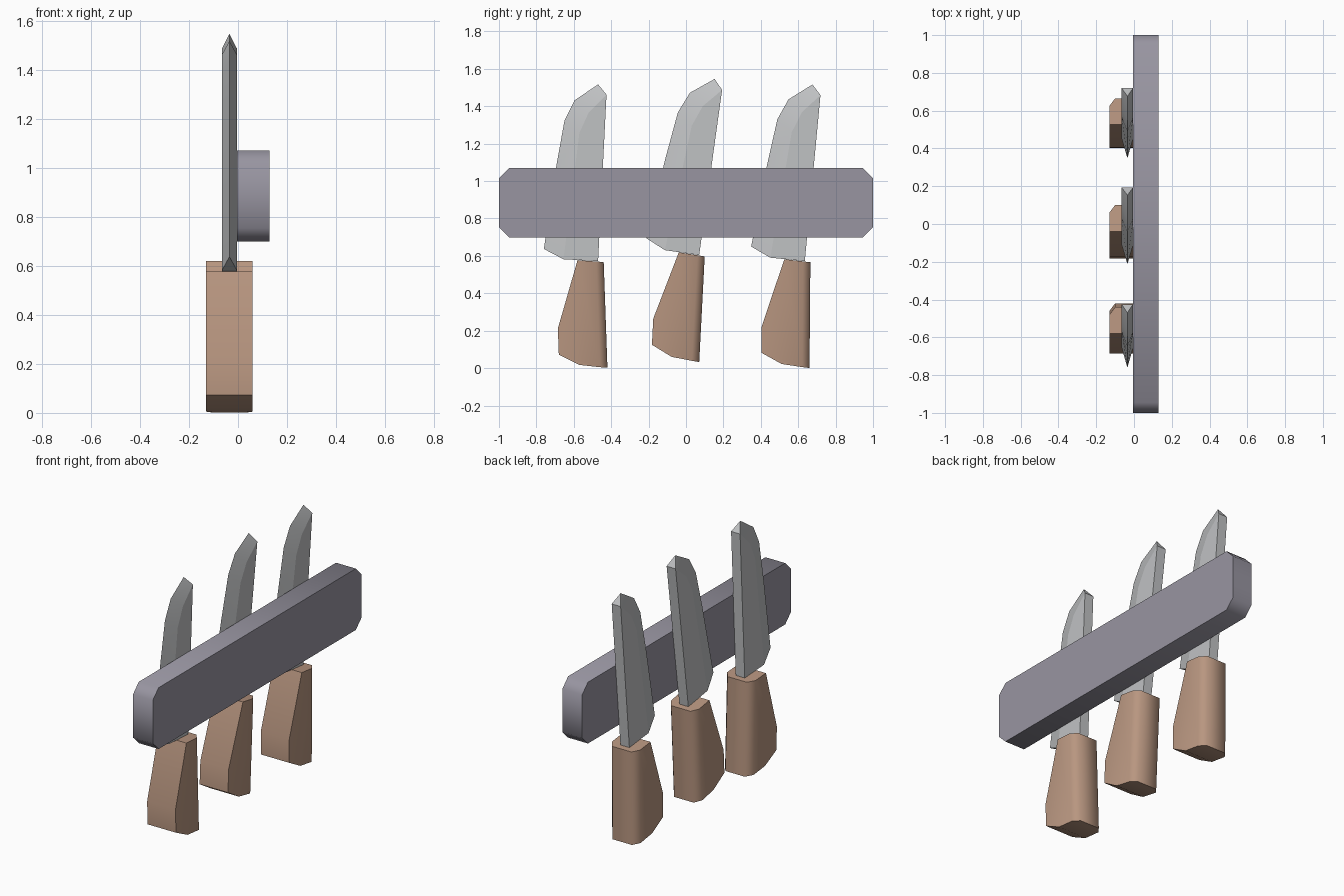
import bpy, bmesh, math
from mathutils import Vector

cube = bpy.data.objects.get("Cube")
if cube:
    bpy.data.objects.remove(cube, do_unlink=True)


def material(name, rgb):
    m = bpy.data.materials.new(name)
    m.use_nodes = True
    colour = (*rgb, 1)
    m.diffuse_color = colour
    m.node_tree.nodes["Principled BSDF"].inputs["Base Color"].default_value = colour
    return m


STEEL = material("steel", (0.53, 0.54, 0.55))
WOOD = material("wood", (0.48, 0.305, 0.216))
RAIL = material("grey_violet", (0.314, 0.30, 0.356))


def hull(name, layers, mat, smooth, location=(0, 0, 0), tilt=0):
    """Convex solid from (half thickness, [(y, z), ...]) layers mirrored in x."""
    bm = bmesh.new()
    for half, points in layers:
        for x in {half, -half}:
            for y, z in points:
                bm.verts.new((x, y, z))
    bmesh.ops.convex_hull(bm, input=bm.verts)
    bmesh.ops.dissolve_limit(bm, angle_limit=math.radians(1),
                             verts=bm.verts, edges=bm.edges)
    bmesh.ops.recalc_face_normals(bm, faces=bm.faces)
    mesh = bpy.data.meshes.new(name)
    bm.to_mesh(mesh)
    bm.free()
    mesh.materials.append(mat)
    ob = bpy.data.objects.new(name, mesh)
    bpy.context.collection.objects.link(ob)
    ob.location = Vector(location)
    ob.rotation_euler.x = -math.radians(tilt)
    bpy.ops.object.select_all(action='DESELECT')
    ob.select_set(True)
    bpy.context.view_layer.objects.active = ob
    bpy.ops.object.shade_smooth_by_angle(angle=math.radians(smooth))
    return ob


# Wall rail with cut corners
c = 0.055
outline = [(sy * y, 0.885 + sz * z) for sy in (1, -1) for sz in (1, -1)
           for y, z in ((1, 0.186 - c), (1 - c, 0.186))]
hull("rail", [(0.0665, outline)], RAIL, 50, location=(0.0625, 0, 0))

# Blade: thick body between spine and bevel line, thin cutting edge
body = [(-0.03, 0.005), (-0.215, 0.015), (-0.13, 0.69), (-0.08, 0.80), (0.015, 0.895)]
edge = [(-0.32, 0.07), (-0.255, 0.505), (-0.21, 0.755), (-0.155, 0.865), (-0.03, 0.95)]

# Handle: broad sides, with a narrower back strip that leaves chamfered corners
sides = [(-0.14, 0.01), (-0.04, 0.003), (-0.02, -0.562),
         (-0.13, -0.55), (-0.24, -0.495), (-0.245, -0.355)]
back = [(0, 0), (0.02, -0.565)]

# Three knives, each tilted about the joint of blade and handle
for name, y, z, tilt in (("front", -0.44, 0.567, 0),
                         ("middle", 0.10, 0.597, 5),
                         ("rear", 0.665, 0.566, 2.5)):
    joint = (-0.035, y, z)
    hull(name + "_blade", [(0.03, body), (0, edge)], STEEL, 15, joint, tilt)
    hull(name + "_handle", [(0.095, sides), (0.065, back)], WOOD, 60, joint, tilt)
